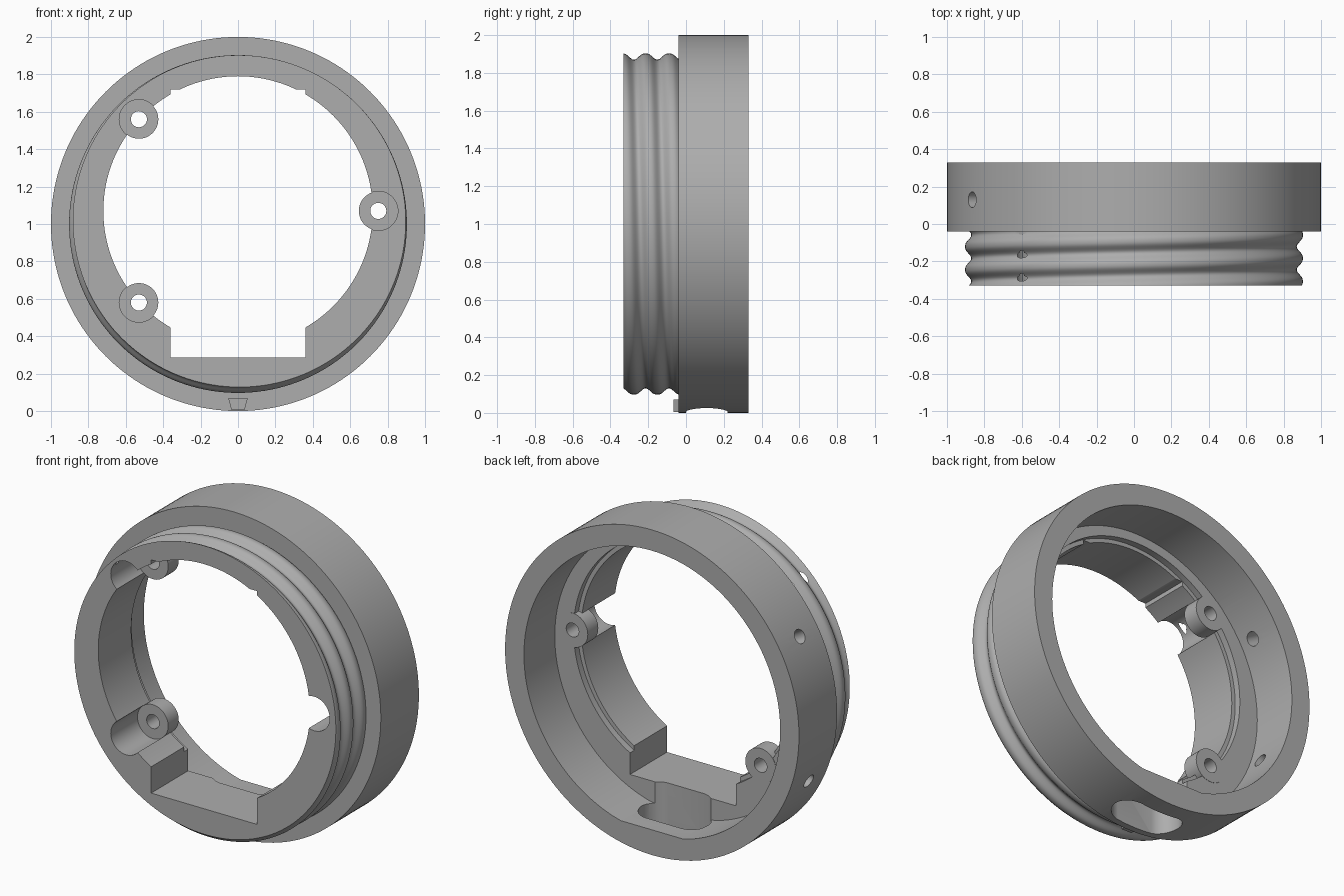
import bpy, bmesh, math
from mathutils import Matrix

cube = bpy.data.objects.get("Cube")
if cube:
    bpy.data.objects.remove(cube)

grey = bpy.data.materials.new("warm_grey")
grey.use_nodes = True
grey.diffuse_color = (0.42, 0.42, 0.42, 1)
grey.node_tree.nodes["Principled BSDF"].inputs["Base Color"].default_value = (0.42, 0.42, 0.42, 1)

TAU = 2 * math.pi
AXIS_Z = 1.0      # centre of the outer ring
BORE_Z = 1.07     # centre of the front opening
FRONT, STEP, BACK = -0.33, -0.04, 0.33
SHELF = 0.03      # floor of the rear cavity
PAD = -0.07       # front of the screw ears
PITCH = 0.124
BOSSES = [(0.75, 1.07), (-0.53, 1.56), (-0.53, 0.58)]


def finish(name, bm):
    bmesh.ops.recalc_face_normals(bm, faces=bm.faces)
    mesh = bpy.data.meshes.new(name)
    bm.to_mesh(mesh)
    bm.free()
    mesh.materials.append(grey)
    ob = bpy.data.objects.new(name, mesh)
    bpy.context.collection.objects.link(ob)
    return ob


def prism(name, points, y0, y1):
    """Extrude an x-z outline along y."""
    bm = bmesh.new()
    a = [bm.verts.new((x, y0, z)) for x, z in points]
    b = [bm.verts.new((x, y1, z)) for x, z in points]
    bm.faces.new(a)
    bm.faces.new(b[::-1])
    for i in range(len(a)):
        j = (i + 1) % len(a)
        bm.faces.new((a[i], a[j], b[j], b[i]))
    return finish(name, bm)


def circle(x, z, r, n=48):
    return [(x + r * math.cos(TAU * i / n), z + r * math.sin(TAU * i / n)) for i in range(n)]


def rect(x, z0, z1):
    return [(-x, z0), (x, z0), (x, z1), (-x, z1)]


def combine(body, other, op):
    mod = body.modifiers.new(op, "BOOLEAN")
    mod.operation = op
    mod.solver = "EXACT"
    mod.object = other
    bpy.context.view_layer.objects.active = body
    bpy.ops.object.modifier_apply(modifier=mod.name)
    bpy.data.objects.remove(other)


# Collar with the helical thread in front of it
def thread_radius(y, turn):
    wave = math.cos(TAU * (y + 0.152 - PITCH * turn) / PITCH)
    return 0.903 - 0.033 * ((1 + wave) / 2) ** 1.4


def collar():
    n, rows = 160, 32
    bm = bmesh.new()
    rings = []
    for k in range(rows + 3):
        ring = []
        for i in range(n):
            t = i / n
            if k <= rows:
                y = FRONT + (STEP - FRONT) * k / rows
                r = thread_radius(y, t)
            else:
                y, r = (STEP, 1.0) if k == rows + 1 else (BACK, 1.0)
            ring.append(bm.verts.new((r * math.sin(TAU * t), y, AXIS_Z + r * math.cos(TAU * t))))
        rings.append(ring)
    for a, b in zip(rings, rings[1:]):
        for i in range(n):
            j = (i + 1) % n
            bm.faces.new((a[i], a[j], b[j], b[i]))
    bm.faces.new(rings[0])
    bm.faces.new(rings[-1][::-1])
    return finish("threaded_collar", bm)


body = collar()

# Front opening with its square notches
combine(body, prism("opening", circle(0, BORE_Z, 0.72, 128), -0.6, 0.6), "DIFFERENCE")
combine(body, prism("notch", rect(0.36, 0.285, 1.72), -0.5, 0.5), "DIFFERENCE")

# Rear cavity, flattened at the bottom, and the shallow step inside it
cavity = [(x, max(z, 0.155)) for x, z in circle(0, AXIS_Z, 0.872, 128)]
flat = [p for p in cavity if p[1] <= 0.155]
cavity = [p for p in cavity if p not in flat[1:-1]]
combine(body, prism("cavity", cavity, SHELF, 0.5), "DIFFERENCE")
combine(body, prism("step", circle(0, BORE_Z, 0.745, 128), -0.01, 0.4), "DIFFERENCE")

# Screw ears, counterbored from the front
for x, z in BOSSES:
    combine(body, prism("ear", circle(x, z, 0.104), PAD - 0.02, SHELF + 0.002), "UNION")
for x, z in BOSSES:
    combine(body, prism("counterbore", circle(x, z, 0.105), -0.5, PAD), "DIFFERENCE")
    combine(body, prism("screw_hole", circle(x, z, 0.043, 32), -0.4, 0.3), "DIFFERENCE")

# Cable slot through the bottom
slot = []
for i in range(32):
    a = TAU * (i + 0.5) / 32
    slot.append((math.copysign(0.115, math.cos(a)) + 0.11 * math.cos(a), 0.11 * math.sin(a)))
cutter = prism("slot", slot, -0.1, 0.5)
cutter.data.transform(Matrix.Translation((0, 0.11, 0)) @ Matrix.Rotation(math.pi / 2, 4, "X"))
combine(body, cutter, "DIFFERENCE")

# Radial set screw holes on the right side
for degrees in (30, -22):
    a = math.radians(degrees)
    cutter = prism("set_screw", circle(0, 0, 0.042, 32), -0.15, 0.15)
    place = Matrix.Translation((-0.95 * math.cos(a), 0.13, AXIS_Z + 0.95 * math.sin(a)))
    cutter.data.transform(place @ Matrix.Rotation(a, 4, "Y") @ Matrix.Rotation(math.pi / 2, 4, "Z"))
    combine(body, cutter, "DIFFERENCE")

# Pin holes in the thread grooves
for y in (-0.155, -0.278):
    cutter = prism("pin_hole", circle(0, 0, 0.013, 16), -0.2, 0.2)
    cutter.data.transform(Matrix.Translation((-0.6, y, 1.75)) @ Matrix.Rotation(math.pi / 2, 4, "X"))
    combine(body, cutter, "DIFFERENCE")

# Locating key under the thread
key = prism("locating_key", [(-0.035, 0.005), (0.035, 0.005), (0.052, 0.07), (-0.052, 0.07)], -0.065, -0.03)

# Smooth curved walls, crisp edges
bpy.ops.object.select_all(action="DESELECT")
body.select_set(True)
bpy.context.view_layer.objects.active = body
bpy.ops.object.shade_smooth_by_angle(angle=math.radians(30))
